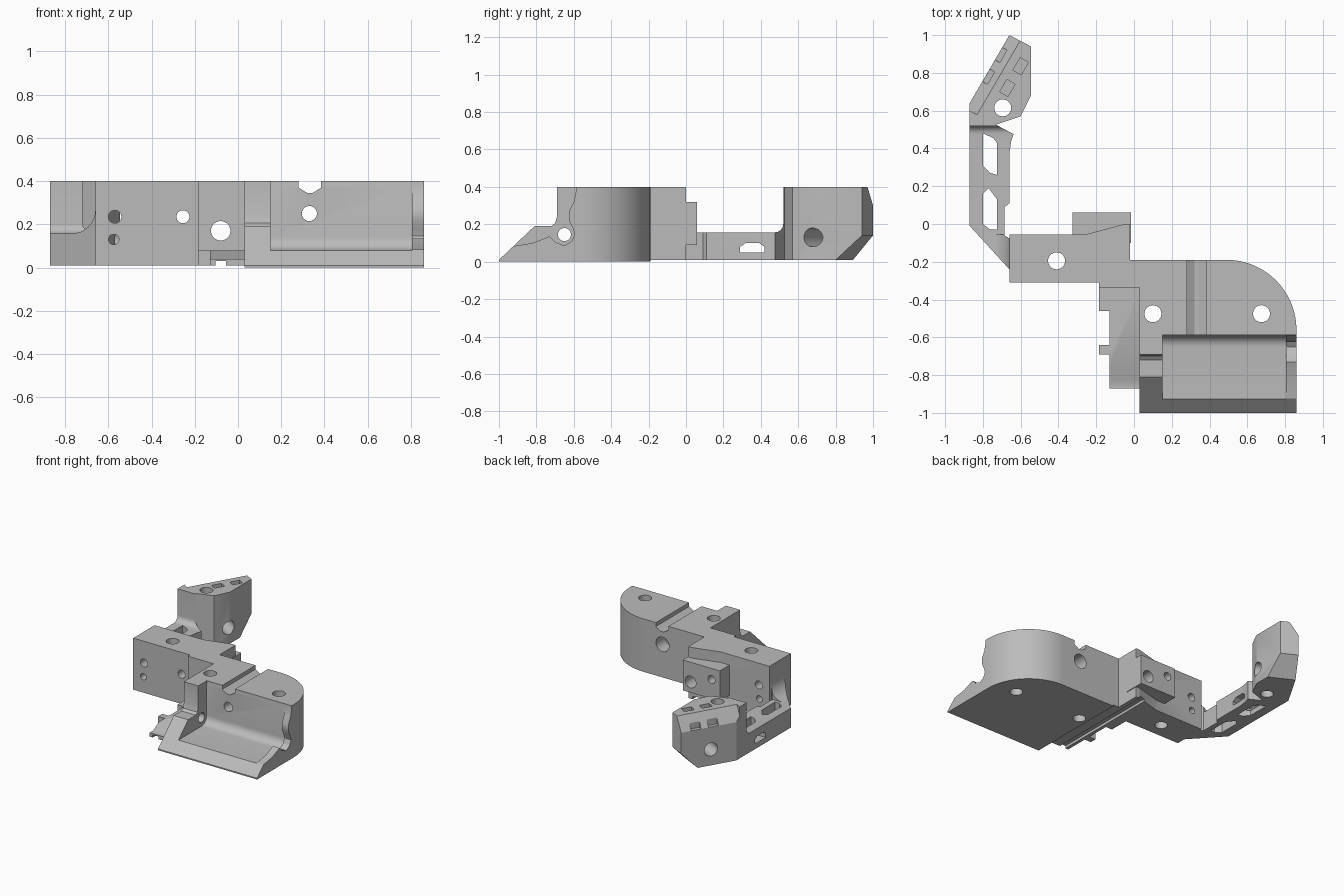
import bpy, bmesh, math
from mathutils import Matrix, Vector

cube = bpy.data.objects.get("Cube")
if cube:
    bpy.data.objects.remove(cube, do_unlink=True)

grey = bpy.data.materials.new("plain grey")
grey.use_nodes = True
grey.diffuse_color = (0.5, 0.5, 0.5, 1)
grey.node_tree.nodes["Principled BSDF"].inputs["Base Color"].default_value = (0.5, 0.5, 0.5, 1)


def prism(name, pts, axis, a, b):
    """Extrude a closed profile along an axis from a to b."""
    place = {"x": lambda p, t: (t, p[0], p[1]),
             "y": lambda p, t: (p[0], t, p[1]),
             "z": lambda p, t: (p[0], p[1], t)}[axis]
    bm = bmesh.new()
    face = bm.faces.new([bm.verts.new(place(p, a)) for p in pts])
    ext = bmesh.ops.extrude_face_region(bm, geom=[face])
    moved = [v for v in ext["geom"] if isinstance(v, bmesh.types.BMVert)]
    bmesh.ops.translate(bm, verts=moved, vec=Vector(place((0, 0), b - a)))
    bmesh.ops.recalc_face_normals(bm, faces=bm.faces)
    mesh = bpy.data.meshes.new(name)
    bm.to_mesh(mesh)
    bm.free()
    mesh.materials.append(grey)
    obj = bpy.data.objects.new(name, mesh)
    bpy.context.collection.objects.link(obj)
    return obj


def cut(obj, cutter):
    """Subtract a cutter, then discard it."""
    mod = obj.modifiers.new("cut", "BOOLEAN")
    mod.operation, mod.solver, mod.object = "DIFFERENCE", "EXACT", cutter
    bpy.context.view_layer.objects.active = obj
    bpy.ops.object.modifier_apply(modifier=mod.name)
    bpy.data.objects.remove(cutter, do_unlink=True)


def ring(u, v, r, n=32):
    return [(u + r * math.cos(2 * math.pi * i / n), v + r * math.sin(2 * math.pi * i / n)) for i in range(n)]


def arc(u, v, r, start, end, n):
    angles = [math.radians(start + (end - start) * i / n) for i in range(n + 1)]
    return [(u + r * math.cos(t), v + r * math.sin(t)) for t in angles]


def rect(u0, v0, u1, v1):
    return [(u0, v0), (u1, v0), (u1, v1), (u0, v1)]


def hole(obj, u, v, r, axis, a, b):
    cut(obj, prism("hole_cutter", ring(u, v, r), axis, a, b))


def slice_off(obj, point, normal):
    """Remove everything on the normal's side of a plane and cap it."""
    bm = bmesh.new()
    bm.from_mesh(obj.data)
    res = bmesh.ops.bisect_plane(bm, geom=bm.verts[:] + bm.edges[:] + bm.faces[:],
                                 plane_co=point, plane_no=normal, clear_outer=True)
    edges = [e for e in res["geom_cut"] if isinstance(e, bmesh.types.BMEdge)]
    bmesh.ops.contextual_create(bm, geom=edges)
    bmesh.ops.recalc_face_normals(bm, faces=bm.faces)
    bm.to_mesh(obj.data)
    bm.free()


# Main body with one rounded back corner
body = prism("main_body", [(0.03, -1), (0.86, -1)] + arc(0.49, -0.56, 0.37, 0, 90, 24) + [(0.03, -0.19)], "z", 0, 0.4)

# Front recess: end wall, scooped far end, long rounded trough
over = [(-0.5, 0.5), (-1.1, 0.5), (-1.1, 0.01)]
wall_top = [(-0.69, 0.5), (-1.1, 0.5), (-1.1, 0.01), (-1, 0.01), (-0.81, 0.19), (-0.72, 0.19), (-0.7, 0.205), (-0.69, 0.24)]
cut(body, prism("wall_cutter", wall_top, "x", -0.1, 1))
scoop = [(-0.585, 0.5), (-1.1, 0.5), (-1.1, 0.08), (-0.94, 0.08), (-0.82, 0.1), (-0.73, 0.135),
         (-0.7, 0.105), (-0.65, 0.085), (-0.61, 0.11), (-0.595, 0.145), (-0.605, 0.18),
         (-0.625, 0.22), (-0.625, 0.27), (-0.6, 0.32), (-0.587, 0.38)]
cut(body, prism("scoop_cutter", scoop, "x", 0.15, 1))
trough = [(-0.588, 0.5), (-1.1, 0.5), (-1.1, 0.08)] + arc(-0.65, 0.142, 0.062, 270, 360, 8)
cut(body, prism("trough_cutter", trough, "x", 0.15, 0.805))

# Top groove and bolt holes of the body
groove = [(0.28, 0.45), (0.28, 0.37), (0.32, 0.345), (0.345, 0.345), (0.385, 0.37), (0.385, 0.45)]
cut(body, prism("groove_cutter", groove, "y", -0.7, -0.1))
for x in (0.1, 0.675):
    hole(body, x, -0.475, 0.045, "z", -0.1, 0.5)
hole(body, 0.33, 0.25, 0.035, "y", -0.7, -0.1)
hole(body, 0.33, 0.25, 0.055, "y", -0.3, -0.1)
hole(body, -0.65, 0.145, 0.035, "x", -0.1, 0.3)

# Middle block
block = prism("middle_block", [(-0.66, -0.31), (-0.185, -0.31), (-0.185, -0.335), (0.035, -0.335), (0.035, -0.19),
                               (-0.02, -0.19), (-0.02, 0), (-0.05, 0), (-0.255, -0.055), (-0.66, -0.055)],
              "z", 0.01, 0.4)
# Rear bracket with a lower top
bracket = prism("rear_bracket", rect(-0.325, -0.1, -0.015, 0.06), "z", 0.09, 0.32)
# Stepped tongue plate with a sloped tip
tongue = prism("tongue_plate", [(-0.185, -0.33), (-0.185, -0.46), (-0.13, -0.46), (-0.13, -0.64), (-0.185, -0.64),
                                (-0.185, -0.69), (-0.13, -0.69), (-0.13, -0.87), (0.035, -0.87), (0.035, -0.33)],
               "z", 0.01, 0.08)
cut(tongue, prism("tip_cutter", [(-1, 0.04), (-0.83, 0.04), (-0.76, 0.08), (-0.76, 0.2), (-1, 0.2)], "x", -0.3, 0.1))

# Holes and keyway through the middle parts
for part in (block, bracket):
    hole(part, -0.08, 0.17, 0.045, "y", -0.5, 0.2)
    hole(part, -0.255, 0.235, 0.03, "y", -0.5, 0.2)
hole(block, -0.41, -0.195, 0.045, "z", -0.1, 0.5)
hole(block, -0.57, 0.235, 0.03, "y", -0.5, 0.2)
hole(block, -0.575, 0.13, 0.024, "y", -0.5, 0.2)
for part in (block, tongue):
    cut(part, prism("keyway_cutter", rect(-0.105, -0.1, -0.055, 0.03), "y", -1, 0.2))

# Arm: plan shape lowered by two filleted cuts
arm = prism("arm", [(-0.655, -0.245), (-0.655, -0.08), (-0.685, -0.06), (-0.685, 0.09), (-0.66, 0.11), (-0.66, 0.37),
                    (-0.65, 0.44), (-0.63, 0.5), (-0.6, 0.57), (-0.72, 0.62), (-0.87, 0.62), (-0.87, -0.01)],
            "z", 0.01, 0.4)
cut(arm, prism("block_fillet_cutter", [(-1, 0.5), (-1, 0.157)] + arc(-0.77, 0.267, 0.11, 270, 360, 8) + [(-0.66, 0.5)],
               "y", -0.4, -0.05))
cut(arm, prism("post_fillet_cutter", [(-0.055, 0.5), (-0.055, 0.157)] + arc(0.475, 0.202, 0.045, 270, 360, 8) + [(0.52, 0.5)],
               "x", -1, -0.5))
# Trim the arm so that it meets the slanted faces of the post
slice_off(arm, (-0.87, 0.6, 0.2), (0.47, 0.88, 0))
slots = [[(-0.8, 0.48), (-0.745, 0.455), (-0.725, 0.43), (-0.725, 0.26), (-0.76, 0.27), (-0.8, 0.31)],
         [(-0.8, 0.16), (-0.77, 0.19), (-0.725, 0.13), (-0.725, -0.03), (-0.76, -0.03), (-0.8, 0)]]
for slot in slots:
    cut(arm, prism("slot_cutter", slot, "z", -0.1, 0.5))
side_slot = [(0.29, 0.05), (0.42, 0.05), (0.42, 0.08), (0.39, 0.1), (0.32, 0.1), (0.29, 0.08)]
cut(arm, prism("side_slot_cutter", side_slot, "x", -1, -0.5))

# Post at the arm's end, with sloped top strip and undercut end
post = prism("end_post", [(-0.87, 0.6), (-0.735, 0.525), (-0.6, 0.57), (-0.545, 0.68), (-0.545, 0.94),
                          (-0.66, 1), (-0.87, 0.64)], "z", 0.01, 0.4)
slice_off(post, (-0.83, 0.58, 0.4), (-0.86 * 0.1, 0.5 * 0.1, 0.064))
slice_off(post, (-0.545, 0.94, 0.14), (0.46, 0.89, -0.95))
hole(post, -0.695, 0.615, 0.045, "z", -0.1, 0.5)
hole(arm, -0.695, 0.615, 0.045, "z", -0.1, 0.5)
# Cross hole square to the long face
cross = prism("cross_cutter", ring(0, 0, 0.05), "x", -0.5, 0.5)
cross.matrix_world = Matrix.Translation((-0.59, 0.7, 0.13)) @ Matrix.Rotation(math.radians(-30), 4, "Z")
bpy.context.view_layer.update()
cut(post, cross)
# Shallow pockets on the top and on the sloped strip
for x, y, width, floor in ((-0.6, 0.835, 0.05, 0.35), (-0.67, 0.72, 0.05, 0.35),
                           (-0.77, 0.78, 0.03, 0.3), (-0.705, 0.895, 0.03, 0.3)):
    pocket = prism("pocket_cutter", rect(-0.038, -width / 2, 0.038, width / 2), "z", floor, 0.5)
    pocket.matrix_world = Matrix.Translation((x, y, 0)) @ Matrix.Rotation(math.radians(60), 4, "Z")
    bpy.context.view_layer.update()
    cut(post, pocket)

# Smooth the curves, keep the edges crisp
bpy.ops.object.select_all(action="DESELECT")
for part in (body, block, bracket, tongue, arm, post):
    part.select_set(True)
bpy.context.view_layer.objects.active = body
bpy.ops.object.shade_smooth_by_angle(angle=math.radians(30))
